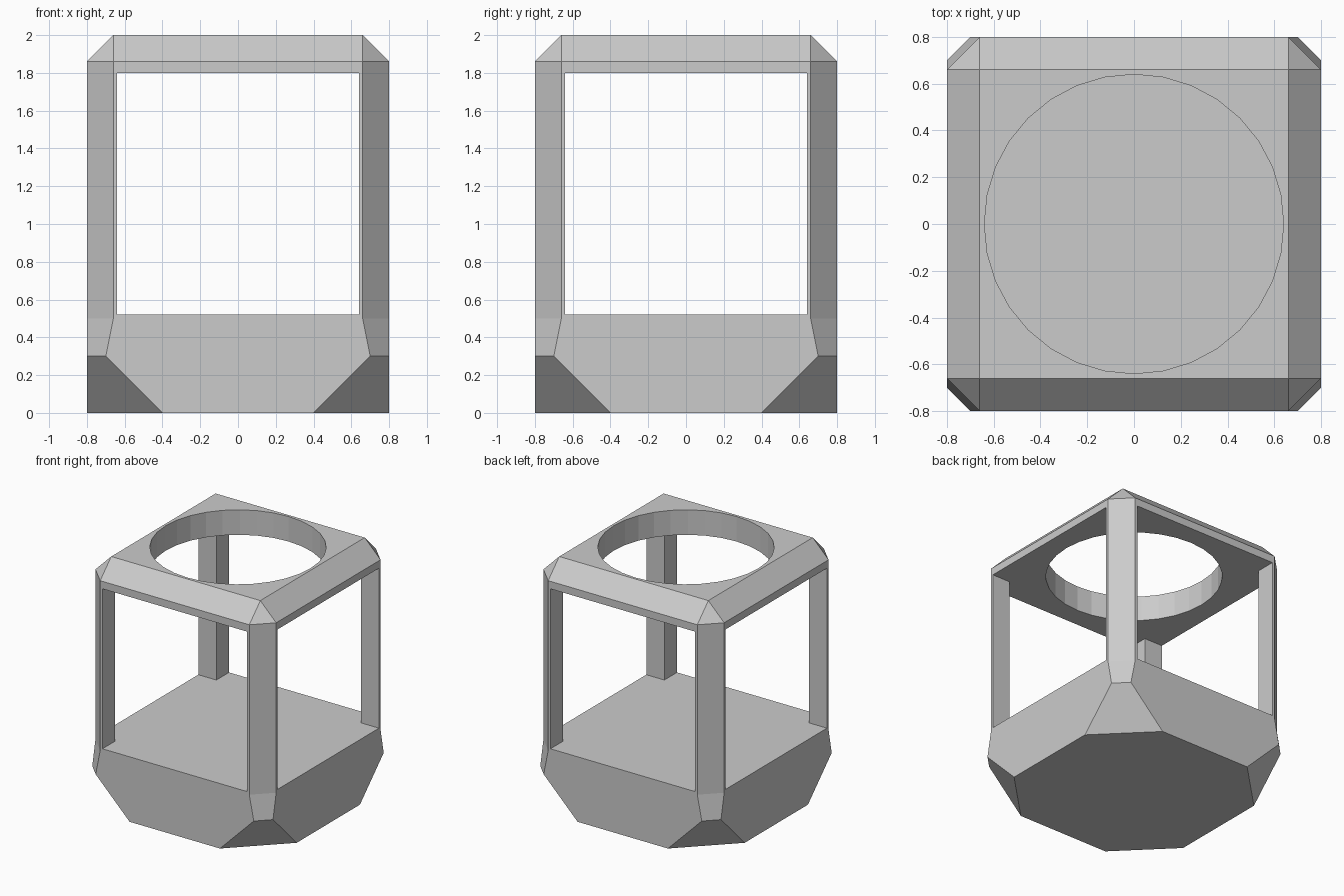
import bpy, bmesh

if "Cube" in bpy.data.objects:
    bpy.data.objects.remove(bpy.data.objects["Cube"])

# Outer shell levels: (z, half width, corner chamfer)
LEVELS = [(0, 0.8, 0.4), (0.3, 0.8, 0.1), (0.5, 0.8, 0.14),
          (1.86, 0.8, 0.14), (2.0, 0.66, 0.0)]


def ring(z, s, c):
    a = s - c
    return [(a, -s, z), (s, -a, z), (s, a, z), (a, s, z),
            (-a, s, z), (-s, a, z), (-s, -a, z), (-a, -s, z)]


def cut(target, cutter):
    cutter.hide_render = True
    cutter.hide_set(True)
    cutter.display_type = 'WIRE'
    mod = target.modifiers.new(cutter.name, 'BOOLEAN')
    mod.operation = 'DIFFERENCE'
    mod.solver = 'EXACT'
    mod.object = cutter


# Frame body: chamfered block lofted through the levels
bm = bmesh.new()
rings = [[bm.verts.new(p) for p in ring(*lv)] for lv in LEVELS]
for lo, hi in zip(rings, rings[1:]):
    for i in range(8):
        j = (i + 1) % 8
        bm.faces.new((lo[i], lo[j], hi[j], hi[i]))
bm.faces.new(rings[0][::-1])
bm.faces.new(rings[-1])
bmesh.ops.remove_doubles(bm, verts=bm.verts[:], dist=1e-4)
bmesh.ops.recalc_face_normals(bm, faces=bm.faces[:])
mesh = bpy.data.meshes.new("frame_body")
bm.to_mesh(mesh)
bm.free()
frame = bpy.data.objects.new("frame_body", mesh)
bpy.context.collection.objects.link(frame)

# Square windows through front/back and left/right
for name, dims in (("window_cutter_x", (2, 1.28, 1.28)),
                   ("window_cutter_y", (1.28, 2, 1.28))):
    bpy.ops.mesh.primitive_cube_add(size=1, location=(0, 0, 1.16))
    box = bpy.context.object
    box.name = name
    box.scale = dims
    cut(frame, box)

# Round hole in the top
bpy.ops.mesh.primitive_cylinder_add(vertices=32, radius=0.64, depth=0.6,
                                    location=(0, 0, 1.9))
hole = bpy.context.object
hole.name = "top_hole_cutter"
cut(frame, hole)
